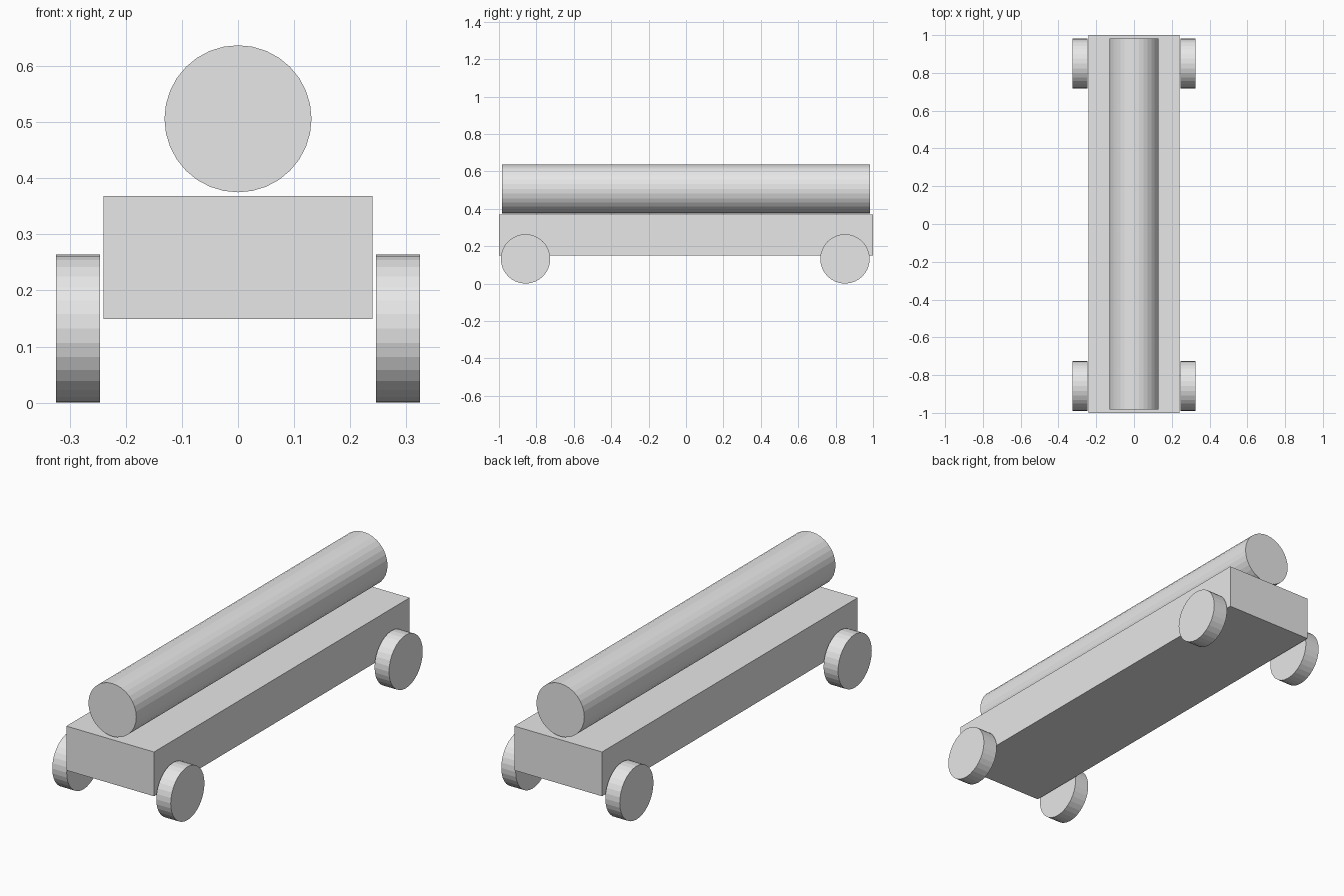
import bpy
from math import radians

cube = bpy.data.objects.get("Cube")
if cube:
    bpy.data.objects.remove(cube, do_unlink=True)

grey = bpy.data.materials.new("light_grey")
grey.use_nodes = True
grey.diffuse_color = (0.8, 0.8, 0.8, 1)
grey.node_tree.nodes["Principled BSDF"].inputs["Base Color"].default_value = (0.8, 0.8, 0.8, 1)


def finish(name):
    obj = bpy.context.object
    obj.name = name
    obj.data.materials.append(grey)
    return obj


def cylinder(name, radius, depth, location, rotation):
    bpy.ops.mesh.primitive_cylinder_add(vertices=32, radius=radius, depth=depth,
                                        location=location, rotation=rotation)
    return finish(name)


# Cart body
bpy.ops.mesh.primitive_cube_add(size=1, location=(0, 0, 0.259))
body = finish("cart_body")
body.scale = (0.48, 2, 0.219)

# Long barrel floating just above the body
cylinder("barrel", 0.131, 1.966, (0, 0, 0.506), (radians(90), 0, 0))

# Four wheels
for end, y in (("front", -0.858), ("back", 0.85)):
    for side, sign in (("left", 1), ("right", -1)):
        cylinder(f"{end}_{side}_wheel", 0.132, 0.079,
                 (sign * 0.285, y, 0.132), (0, radians(90), 0))
